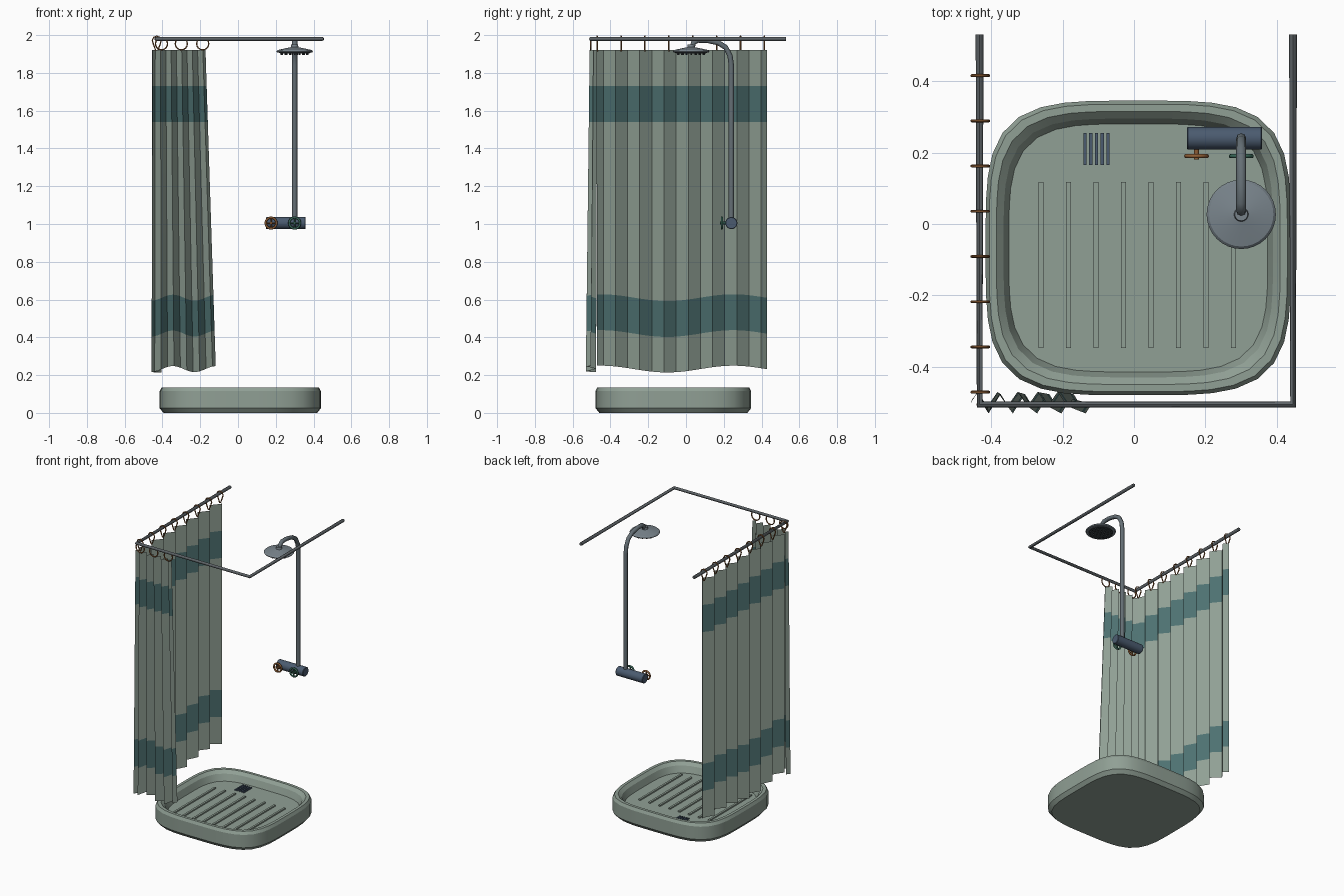
import bpy, bmesh, math
from mathutils import Vector, Matrix

cube = bpy.data.objects.get("Cube")
if cube:
    bpy.data.objects.remove(cube, do_unlink=True)


def material(name, r, g, b):
    m = bpy.data.materials.new(name)
    m.use_nodes = True
    m.diffuse_color = (r, g, b, 1)
    m.node_tree.nodes["Principled BSDF"].inputs["Base Color"].default_value = (r, g, b, 1)
    return m


sage = material("sage", 0.28, 0.35, 0.30)
teal = material("teal", 0.075, 0.165, 0.165)
steel = material("steel", 0.13, 0.16, 0.18)
rail_grey = material("rail grey", 0.11, 0.125, 0.135)
slate = material("slate blue", 0.07, 0.105, 0.16)
head_grey = material("head grey", 0.19, 0.23, 0.26)
dark = material("dark grey", 0.04, 0.05, 0.055)
copper = material("copper", 0.27, 0.11, 0.035)
green = material("hot cold green", 0.04, 0.14, 0.10)


def finish(bm, name, mats, angle=None, recalc=True):
    if recalc:
        bmesh.ops.recalc_face_normals(bm, faces=bm.faces)
    mesh = bpy.data.meshes.new(name)
    bm.to_mesh(mesh)
    bm.free()
    ob = bpy.data.objects.new(name, mesh)
    bpy.context.collection.objects.link(ob)
    for m in mats:
        mesh.materials.append(m)
    if angle:
        bpy.ops.object.select_all(action='DESELECT')
        ob.select_set(True)
        bpy.context.view_layer.objects.active = ob
        bpy.ops.object.shade_smooth_by_angle(angle=math.radians(angle))
    return ob


def tube(name, paths, radius, mat, cyclic=False, sides=2):
    """Round tubes along lists of points, as one mesh."""
    cu = bpy.data.curves.new(name, 'CURVE')
    cu.dimensions = '3D'
    cu.bevel_depth = radius
    cu.bevel_resolution = sides
    cu.use_fill_caps = True
    for pts in paths:
        sp = cu.splines.new('POLY')
        sp.points.add(len(pts) - 1)
        for p, co in zip(sp.points, pts):
            p.co = (*co, 1)
        sp.use_cyclic_u = cyclic
    ob = bpy.data.objects.new(name, cu)
    bpy.context.collection.objects.link(ob)
    bpy.ops.object.select_all(action='DESELECT')
    ob.select_set(True)
    bpy.context.view_layer.objects.active = ob
    cu.materials.append(mat)
    bpy.ops.object.convert(target='MESH')
    bpy.ops.object.shade_smooth_by_angle(angle=math.radians(50))
    return ob


def loft(bm, rings, caps=True):
    """Skin closed rings of points and cap both ends."""
    vs = [[bm.verts.new(p) for p in ring] for ring in rings]
    for a, b in zip(vs, vs[1:]):
        for i in range(len(a)):
            j = (i + 1) % len(a)
            bm.faces.new((a[i], a[j], b[j], b[i]))
    if caps:
        bm.faces.new(vs[0][::-1])
        bm.faces.new(vs[-1])


def circle(c, r, n, axis='Z'):
    out = []
    for i in range(n):
        a = math.tau * i / n
        u, v = r * math.cos(a), r * math.sin(a)
        d = {'Z': (u, v, 0), 'Y': (u, 0, v), 'X': (0, u, v)}[axis]
        out.append(Vector(c) + Vector(d))
    return out


def box(bm, centre, size):
    m = Matrix.Translation(centre) @ Matrix.Diagonal((*size, 1))
    bmesh.ops.create_cube(bm, size=1, matrix=m)


# Shower tray: rounded square basin
def tray_ring(inset, z, n=48):
    out = []
    for i in range(n):
        a = math.tau * (i + 0.5) / n
        c, s = math.cos(a), math.sin(a)
        k = (abs(c) ** 4 + abs(s) ** 4) ** -0.25
        out.append((0.012 + (0.427 - inset) * c * k, -0.067 + (0.412 - inset) * s * k, z))
    return out


bm = bmesh.new()
loft(bm, [tray_ring(i, z) for i, z in (
    (0.02, 0), (0, 0.025), (0, 0.115), (0.01, 0.135), (0.03, 0.135), (0.05, 0.115), (0.065, 0.07))])
finish(bm, "shower_tray", [sage], 25)

# Anti-slip ribs on the tray floor
bm = bmesh.new()
for i in range(8):
    box(bm, (-0.26 + i * 0.077, -0.115, 0.073), (0.014, 0.465, 0.012))
finish(bm, "tray_ribs", [sage])

# Drain slats
bm = bmesh.new()
for i in range(5):
    box(bm, (-0.137 + i * 0.016, 0.21, 0.073), (0.009, 0.09, 0.008))
finish(bm, "drain_slats", [slate])

# Curtain rail
LEFT, RIGHT, FRONT, TOP = -0.432, 0.445, -0.505, 1.98
tube("curtain_rail", [[(LEFT, 0.53, TOP), (LEFT, FRONT, TOP), (RIGHT, FRONT, TOP), (RIGHT, 0.53, TOP)]],
     0.011, rail_grey)


# Pleated curtains with two coloured bands
def curtain(name, periods, place, hem):
    rows = (1.92, 1.73, 1.54, 0.61, 0.42, 0.232)
    n = periods * 4
    bm = bmesh.new()
    grid = []
    for r, z in enumerate(rows):
        line = []
        for i in range(n + 1):
            t = i / n
            drop = (rows[0] - z) / (rows[0] - rows[-1])
            x, y = place(t, math.sin(i * math.pi / 2), drop)
            line.append(bm.verts.new((x, y, z + (hem(x, y) if r > 2 else 0))))
        grid.append(line)
    for r in range(len(rows) - 1):
        for i in range(n):
            f = bm.faces.new((grid[r][i], grid[r + 1][i], grid[r + 1][i + 1], grid[r][i + 1]))
            f.material_index = r % 2
    finish(bm, name, [sage, teal], 50)


curtain("side_curtain", 7,
        lambda t, w, d: (-0.43 + 0.026 * w, 0.43 - 0.9 * t),
        lambda x, y: -0.018 * math.cos((y + 0.1) * math.tau / 0.7))
curtain("front_curtain", 5,
        lambda t, w, d: (-0.452 - 0.006 * d + t * (0.28 + 0.06 * d), -0.49 - 0.013 * d + (0.02 + 0.007 * d) * w),
        lambda x, y: -0.016 * math.cos((x + 0.23) * math.tau / 0.23))

# Curtain rings: teardrop hooks at the side, round rings at the front
drop_shape = [(0, 0.018), (0.016, 0.011), (0.024, -0.004), (0.018, -0.025),
              (0.004, -0.062), (-0.004, -0.062), (-0.018, -0.025), (-0.024, -0.004), (-0.016, 0.011)]
tube("side_curtain_rings",
     [[(LEFT + 0.002 + u, 0.415 - i * 0.1265, 1.977 + v) for u, v in drop_shape] for i in range(8)],
     0.004, copper, True, 1)
tube("front_curtain_rings", [circle((x, FRONT, 1.954), 0.032, 16, 'Y') for x in (-0.405, -0.3, -0.187)],
     0.004, copper, True, 1)

# Riser pipe with bent arm
PX, PY = 0.3, 0.24
tube("riser_pipe", [[(PX, PY, 1.0), (PX, PY, 1.84), (PX, PY - 0.007, 1.89), (PX, PY - 0.03, 1.935),
                     (PX, PY - 0.07, 1.96), (PX, 0.11, 1.973), (PX, 0.06, 1.973),
                     (PX, 0.04, 1.96), (PX, 0.03, 1.925)]], 0.014, steel)

# Shower head, dark spray plate and nozzles
bm = bmesh.new()
loft(bm, [circle((PX, 0.027, z), r, 32) for r, z in (
    (0.08, 1.906), (0.093, 1.908), (0.097, 1.914), (0.09, 1.921), (0.045, 1.931), (0.02, 1.936), (0.018, 1.95))])
finish(bm, "shower_head", [head_grey], 30)
bm = bmesh.new()
loft(bm, [circle((PX, 0.027, z), 0.078, 32) for z in (1.902, 1.907)])
for count, radius in ((1, 0), (6, 0.025), (12, 0.048), (16, 0.07)):
    for c in circle((PX, 0.027, 1.896), radius, count):
        loft(bm, [circle((c.x, c.y, z), 0.004, 6) for z in (1.895, 1.903)])
finish(bm, "spray_plate", [dark])

# Mixer valve body
bm = bmesh.new()
loft(bm, [circle((x, PY, 1.005), r, 20, 'X') for x, r in (
    (0.148, 0.029), (0.151, 0.032), (0.355, 0.032), (0.358, 0.029))])
finish(bm, "mixer_valve", [slate], 30)

# Tap wheels with spokes and stems
for name, x, mat in (("left_tap", 0.3, green), ("right_tap", 0.175, copper)):
    c = Vector((x, 0.19, 1.005))
    tube(name + "_wheel", [circle(c, 0.029, 16, 'Y')], 0.006, mat, True)
    rim = circle(c, 0.029, 4, 'Y')
    tube(name + "_spokes", [[rim[0], rim[2]], [rim[1], rim[3]]], 0.004, mat)
    tube(name + "_stem", [[c - Vector((0, 0.01, 0)), c + Vector((0, 0.03, 0))]], 0.007, mat)
